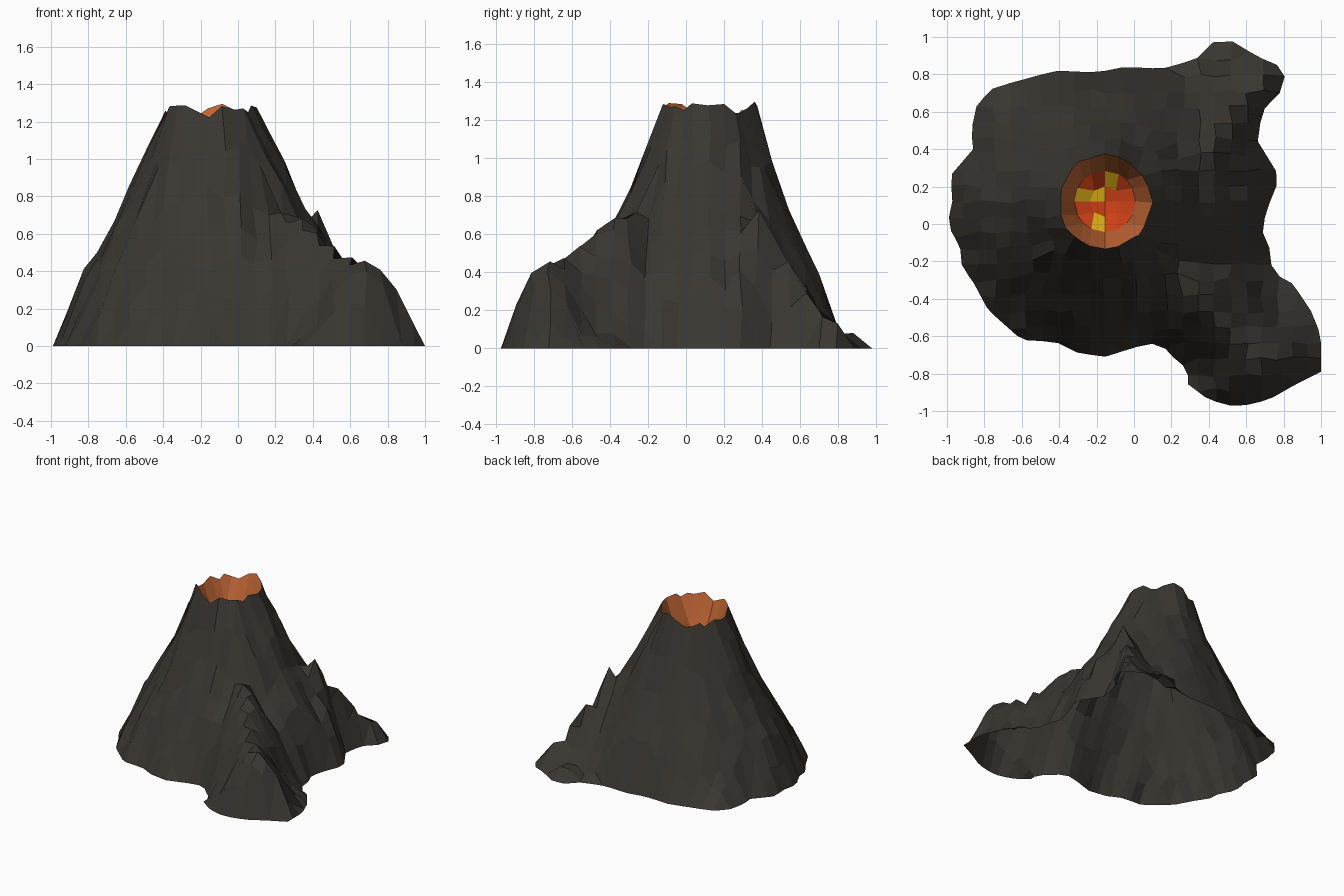
import bpy, bmesh, math, random
from mathutils import Vector

if "Cube" in bpy.data.objects:
    bpy.data.objects.remove(bpy.data.objects["Cube"])

random.seed(4)
CENTRE, RIM = Vector((-0.155, 0.12)), 0.245
CELL, N, CI, CJ = 0.084, 28, 11, 14        # grid, with the crater on a grid point

# Ground outline seen from above
OUTLINE = [Vector(p) for p in (
    (-1, 0), (-.93, -.12), (-.92, -.23), (-.86, -.31), (-.78, -.46), (-.6, -.62),
    (-.42, -.63), (-.3, -.69), (-.15, -.71), (0, -.66), (.1, -.64), (.2, -.68),
    (.22, -.75), (.3, -.76), (.28, -.85), (.4, -.94), (.55, -.98), (.72, -.94),
    (.86, -.86), (1, -.79), (1, -.6), (.95, -.47), (.85, -.32), (.74, -.26),
    (.72, -.1), (.68, -.03), (.72, .1), (.78, .25), (.7, .38), (.65, .46),
    (.7, .62), (.8, .72), (.81, .84), (.73, .86), (.62, .92), (.52, .98),
    (.43, .98), (.33, .88), (.15, .83), (-.05, .84), (-.2, .81), (-.42, .82),
    (-.6, .77), (-.75, .73), (-.84, .64), (-.87, .5), (-.86, .4), (-.98, .26), (-.97, .1))]

# Cone profile (radius, height) and the crests of the two side ridges (x, y, z)
PROFILE = [(.0, 1.26), (.25, 1.25), (.31, 1.1), (.40, .93), (.47, .74),
           (.58, .55), (.68, .37), (.77, .17), (.9, 0.05), (3, 0.05)]
FRONT_SPUR = [(.15, -.2, .75), (.37, -.4, .7), (.55, -.6, .5), (.7, -.76, .49), (.78, -.88, .32)]
BACK_SPUR = [(.2, .25, .75), (.44, .38, .73), (.52, .52, .42), (.66, .75, .22), (.76, .82, .1)]


def lerp_profile(r):
    for (a, za), (b, zb) in zip(PROFILE, PROFILE[1:]):
        if r <= b:
            return za + (zb - za) * (r - a) / (b - a)
    return 0


def on_segment(p, a, b):
    t = max(0, min(1, (p - a).dot(b - a) / (b - a).length_squared))
    return a.lerp(b, t), t


def nearest_edge(p):
    pts = [on_segment(p, OUTLINE[i - 1], OUTLINE[i])[0] for i in range(len(OUTLINE))]
    return min(pts, key=lambda q: (q - p).length)


def inside(p):
    hit = False
    for i in range(len(OUTLINE)):
        a, b = OUTLINE[i - 1], OUTLINE[i]
        if (a.y > p.y) != (b.y > p.y) and p.x < a.x + (b.x - a.x) * (p.y - a.y) / (b.y - a.y):
            hit = not hit
    return hit


def ridge(p, crest, slope, curve):
    best = 0
    for a, b in zip(crest, crest[1:]):
        q, t = on_segment(p, Vector(a[:2]), Vector(b[:2]))
        d = (q - p).length
        best = max(best, a[2] + (b[2] - a[2]) * t - slope * d - curve * d * d)
    return best


def height(p):
    d = p - CENTRE
    r = d.length
    u = d / r
    # back is steeper, right side is broader, front slightly steeper
    stretch = 1 + .1 * max(0, u.x) - .15 * max(0, u.y) - .06 * max(0, -u.y)
    h = max(lerp_profile(r / stretch), ridge(p, FRONT_SPUR, 1.0, 2.2), ridge(p, BACK_SPUR, 1.7, 0))
    h += random.uniform(-.035, .035)
    return max(.01, min(h, 3.3 * (nearest_edge(p) - p).length))


def grid_point(i, j):
    return CENTRE + Vector(((i - CI) * CELL, (j - CJ) * CELL))


def ring(i, j):
    return max(abs(i - CI), abs(j - CJ))


# Terrain grid clipped to the outline, with square rings rounded around the crater
cells = [(i, j) for i in range(N) for j in range(N) if inside(grid_point(i + .5, j + .5))]
cell_set = set(cells)
ROUND = {1: 1, 2: 1, 3: 1, 4: .7, 5: .35}
BOWL = {0: .95, 1: .97, 2: 1.03}
corners = {}
for i in range(N + 1):
    for j in range(N + 1):
        around = [(i - a, j - b) in cell_set for a in (0, 1) for b in (0, 1)]
        if not any(around):
            continue
        p = grid_point(i, j)
        if not all(around):                             # pull border to the outline
            q = nearest_edge(p)
            corners[i, j] = (q.x, q.y, 0)
            continue
        k = ring(i, j)
        if k in ROUND:
            d = p - CENTRE
            p = CENTRE + d.lerp(d.normalized() * k * RIM / 3, ROUND[k])
        if k > 2:
            p += Vector((random.uniform(-.012, .012), random.uniform(-.012, .012)))
        if k in BOWL:
            z = BOWL[k] + random.uniform(-.01, .02)
        elif k == 3:                                    # ragged rim
            z = 1.255 + random.uniform(-.04, .04)
        else:
            z = height(p)
        corners[i, j] = (p.x, p.y, z)

parts = {"mountain": [], "crater_wall": [], "lava": [], "bright_lava": []}
BRIGHT = {(-2, 0), (-1, 0), (0, 1), (-1, -2)}           # yellow lava patches
for i, j in cells:
    k = max(abs(i + .5 - CI), abs(j + .5 - CJ))
    name = "mountain" if k > 3 else "crater_wall" if k > 2 else "lava"
    if name == "lava" and (i - CI, j - CJ) in BRIGHT:
        name = "bright_lava"
    parts[name].append([corners[c] for c in ((i, j), (i + 1, j), (i + 1, j + 1), (i, j + 1))])

COLOURS = {"mountain": (.042, .038, .031, 1), "crater_wall": (.52, .13, .035, 1),
           "lava": (.6, .05, .008, 1), "bright_lava": (.85, .5, .01, 1)}

# One object per coloured part
for name, faces in parts.items():
    bm = bmesh.new()
    for face in faces:
        bm.faces.new([bm.verts.new(v) for v in face])
    bmesh.ops.remove_doubles(bm, verts=bm.verts, dist=.0005)
    mesh = bpy.data.meshes.new(name)
    bm.to_mesh(mesh)
    bm.free()
    mat = bpy.data.materials.new(name + "_colour")
    mat.diffuse_color = COLOURS[name]
    mat.use_nodes = True
    mat.node_tree.nodes["Principled BSDF"].inputs["Base Color"].default_value = mat.diffuse_color
    mesh.materials.append(mat)
    bpy.context.collection.objects.link(bpy.data.objects.new(name, mesh))
